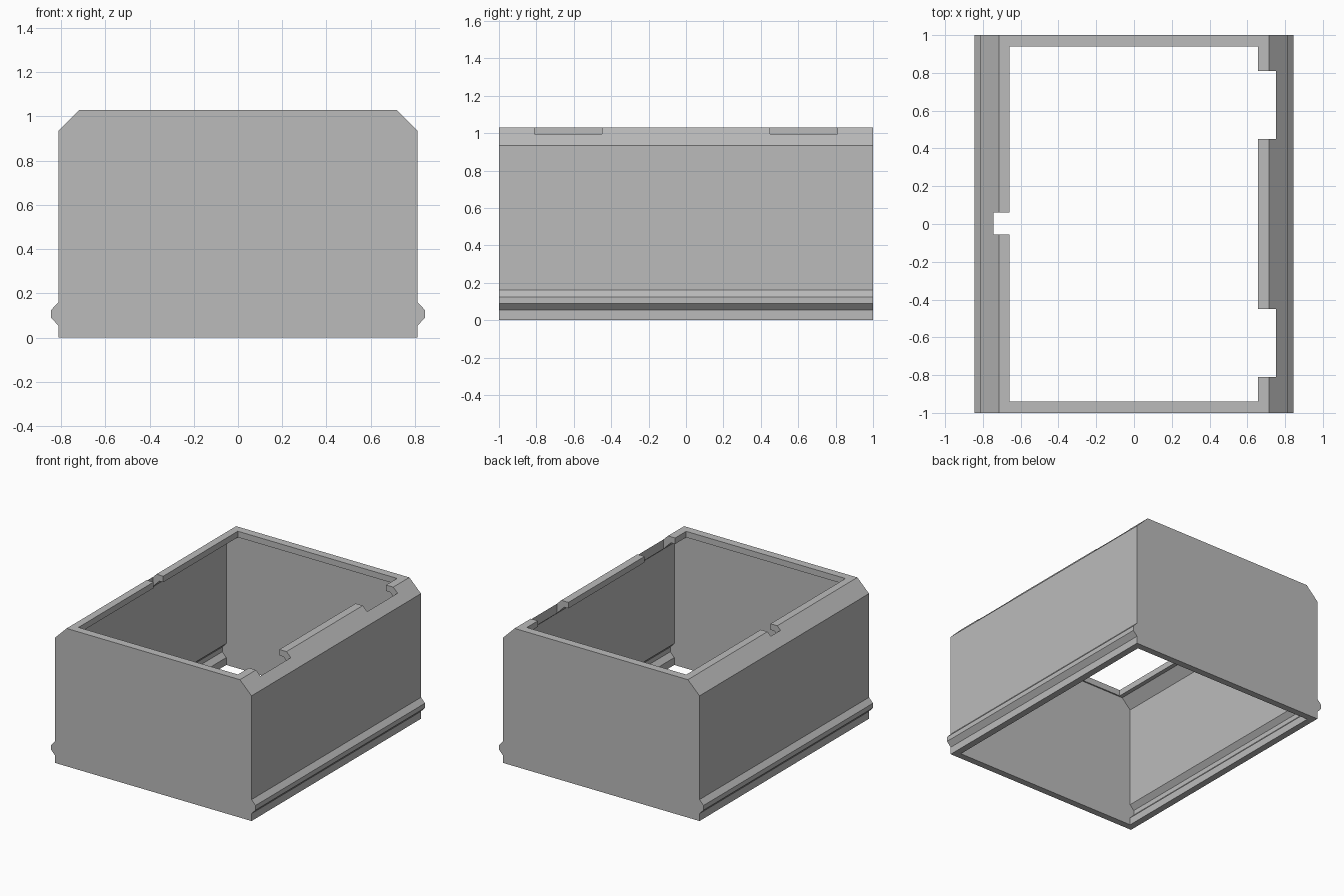
import bpy
import bmesh

cube = bpy.data.objects.get("Cube")
if cube:
    bpy.data.objects.remove(cube, do_unlink=True)

grey = bpy.data.materials.new("plain grey")
grey.use_nodes = True
colour = (0.5, 0.5, 0.5, 1)
grey.diffuse_color = colour
grey.node_tree.nodes["Principled BSDF"].inputs["Base Color"].default_value = colour


def extrude_profile(name, points, y0, y1):
    """Closed prism from an x-z outline running between y0 and y1."""
    bm = bmesh.new()
    face = bm.faces.new([bm.verts.new((x, y0, z)) for x, z in points])
    moved = bmesh.ops.extrude_face_region(bm, geom=[face])["geom"]
    verts = [v for v in moved if isinstance(v, bmesh.types.BMVert)]
    bmesh.ops.translate(bm, verts=verts, vec=(0, y1 - y0, 0))
    bmesh.ops.recalc_face_normals(bm, faces=bm.faces)
    mesh = bpy.data.meshes.new(name)
    bm.to_mesh(mesh)
    bm.free()
    mesh.materials.append(grey)
    obj = bpy.data.objects.new(name, mesh)
    bpy.context.collection.objects.link(obj)
    return obj


def mirrored(half):
    return half + [(-x, z) for x, z in reversed(half)]


def block(name, x0, x1, y0, y1, z0, z1):
    return extrude_profile(name, [(x0, z0), (x1, z0), (x1, z1), (x0, z1)], y0, y1)


def side_outline(wall, rib, bottom, shoulder, top_x, top_z):
    """Right half of the section: wall with a bevelled rib and a sloped shoulder."""
    return mirrored([(wall, bottom), (wall, 0.055), (rib, 0.09), (rib, 0.125),
                     (wall, 0.16), (wall, shoulder), (top_x, top_z)])


# Outer shell with side ribs and chamfered shoulders
shell = extrude_profile("box_shell", side_outline(0.812, 0.845, 0, 0.935, 0.716, 1.03), -1, 1)

# Hollow following the outside, top opening, and notches in the lip
cutters = [
    extrude_profile("hollow", side_outline(0.762, 0.795, -0.1, 0.914, 0.691, 0.985), -0.95, 0.95),
    block("top_opening", -0.66, 0.657, -0.94, 0.94, 0.9, 1.2),
    block("left_front_notch", 0.5, 0.752, -0.81, -0.45, 0.92, 1.2),
    block("left_back_notch", 0.5, 0.752, 0.45, 0.81, 0.92, 1.2),
    block("right_notch", -0.743, -0.5, -0.055, 0.06, 0.92, 1.2),
]

bpy.context.view_layer.objects.active = shell
for cutter in cutters:
    cutter.hide_render = True
    mod = shell.modifiers.new(cutter.name, "BOOLEAN")
    mod.operation = "DIFFERENCE"
    mod.solver = "EXACT"
    mod.object = cutter
    bpy.ops.object.modifier_apply(modifier=mod.name)
    bpy.data.objects.remove(cutter, do_unlink=True)
